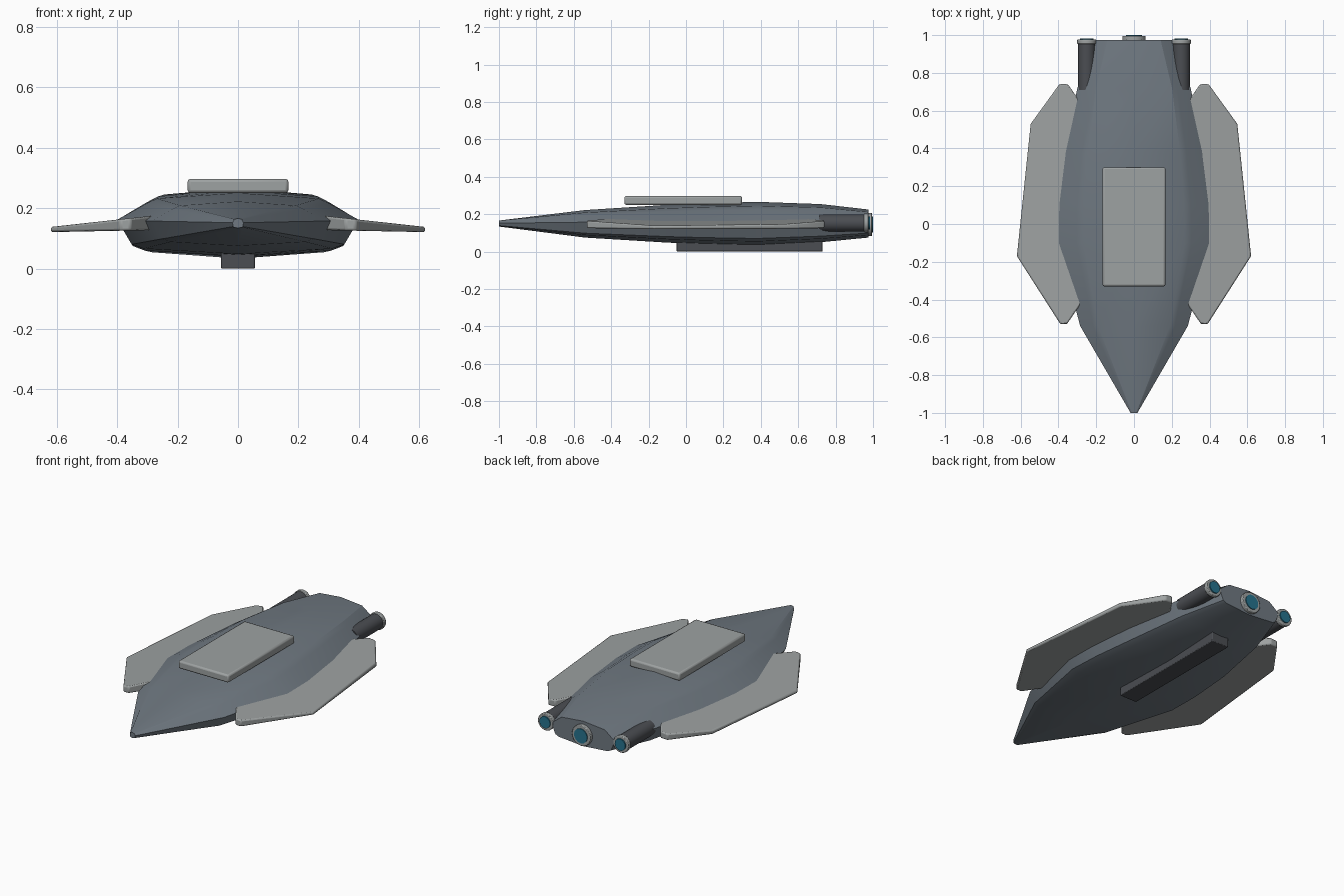
import bpy, bmesh, math
from mathutils import Matrix

if "Cube" in bpy.data.objects:
    bpy.data.objects.remove(bpy.data.objects["Cube"])


def material(name, rgb):
    m = bpy.data.materials.new(name)
    m.diffuse_color = (*rgb, 1)
    m.use_nodes = True
    m.node_tree.nodes["Principled BSDF"].inputs["Base Color"].default_value = m.diffuse_color
    return m


HULL = material("hull_blue_grey", (0.16, 0.19, 0.22))
PLATE = material("plate_grey", (0.34, 0.36, 0.36))
DARK = material("dark_metal", (0.07, 0.075, 0.085))
GLOW = material("engine_teal", (0.02, 0.17, 0.27))


def finish(name, bm, mat, bevel=0, smooth=30):
    bmesh.ops.recalc_face_normals(bm, faces=bm.faces)
    me = bpy.data.meshes.new(name)
    bm.to_mesh(me)
    bm.free()
    ob = bpy.data.objects.new(name, me)
    bpy.context.collection.objects.link(ob)
    me.materials.append(mat)
    if bevel:
        b = ob.modifiers.new("bevel", "BEVEL")
        b.width, b.segments, b.limit_method = bevel, 2, "ANGLE"
    bpy.ops.object.select_all(action="DESELECT")
    ob.select_set(True)
    bpy.context.view_layer.objects.active = ob
    bpy.ops.object.shade_smooth_by_angle(angle=math.radians(smooth))
    return ob


def loft(bm, rings):
    rings = [[bm.verts.new(p) for p in r] for r in rings]
    n = len(rings[0])
    for a, b in zip(rings, rings[1:]):
        for i in range(n):
            j = (i + 1) % n
            bm.faces.new((a[i], a[j], b[j], b[i]))
    bm.faces.new(rings[0])
    bm.faces.new(rings[-1])


def box(name, x, y0, y1, z0, z1, mat, bevel):
    bm = bmesh.new()
    loft(bm, [[(-x, y, z0), (x, y, z0), (x, y, z1), (-x, y, z1)] for y in (y0, y1)])
    return finish(name, bm, mat, bevel)


def cylinder(name, x, z, r, y0, y1, mat, bevel=0):
    bm = bmesh.new()
    m = Matrix.Translation((x, (y0 + y1) / 2, z)) @ Matrix.Rotation(math.pi / 2, 4, "X")
    bmesh.ops.create_cone(bm, cap_ends=True, segments=24, radius1=r, radius2=r,
                          depth=y1 - y0, matrix=m)
    return finish(name, bm, mat, bevel)


# Hull: one half cross-section scaled along the stations (y, half width, top, bottom)
half = [(0, 1), (0.67, 0.82), (0.76, 0.65), (1, 0.12), (0.88, -0.68), (0.78, -0.82), (0, -1)]
section = half + [(-x, z) for x, z in half[-2:0:-1]]
stations = [(-1, 0.018, 0.166, 0.134), (-0.54, 0.285, 0.222, 0.075), (-0.1, 0.40, 0.25, 0.048),
            (0.1, 0.396, 0.258, 0.040), (0.38, 0.365, 0.266, 0.033), (0.72, 0.30, 0.254, 0.05),
            (0.975, 0.21, 0.225, 0.075)]
bm = bmesh.new()
loft(bm, [[(fx * w, y, (zt + zb) / 2 + fz * (zt - zb) / 2) for fx, fz in section]
          for y, w, zt, zb in stations])
finish("hull", bm, HULL, smooth=25)

# Deck plate on top and keel underneath
box("deck_plate", 0.167, -0.33, 0.30, 0.25, 0.297, PLATE, 0.01)
box("keel", 0.056, -0.05, 0.73, 0.0, 0.09, DARK, 0.004)

# Side wings: tapered, slightly drooping slabs
outline = [(0.28, -0.42), (0.355, -0.53), (0.39, -0.53), (0.62, -0.17),
           (0.547, 0.53), (0.395, 0.74), (0.35, 0.74), (0.28, 0.64)]
for side, s in (("left", -1), ("right", 1)):
    bm = bmesh.new()
    layers = []
    for k in (-1, 1):
        layers.append([(s * x, y, 0.15 - 0.065 * (x - 0.3) + k * (0.023 - 0.045 * (x - 0.3)))
                       for x, y in outline])
    loft(bm, layers)
    finish(side + "_wing", bm, PLATE, 0.007)

# Engines: side nacelles plus a centre nozzle
for side, s in (("left", -1), ("right", 1)):
    x = s * 0.25
    cylinder(side + "_engine", x, 0.153, 0.046, 0.71, 0.96, DARK)
    cylinder(side + "_engine_ring", x, 0.153, 0.051, 0.952, 0.976, PLATE, 0.004)
    cylinder(side + "_engine_glow", x, 0.153, 0.035, 0.96, 0.983, GLOW)
cylinder("centre_engine_ring", 0, 0.145, 0.062, 0.965, 0.995, PLATE, 0.004)
cylinder("centre_engine_glow", 0, 0.145, 0.043, 0.98, 1.0, GLOW)
